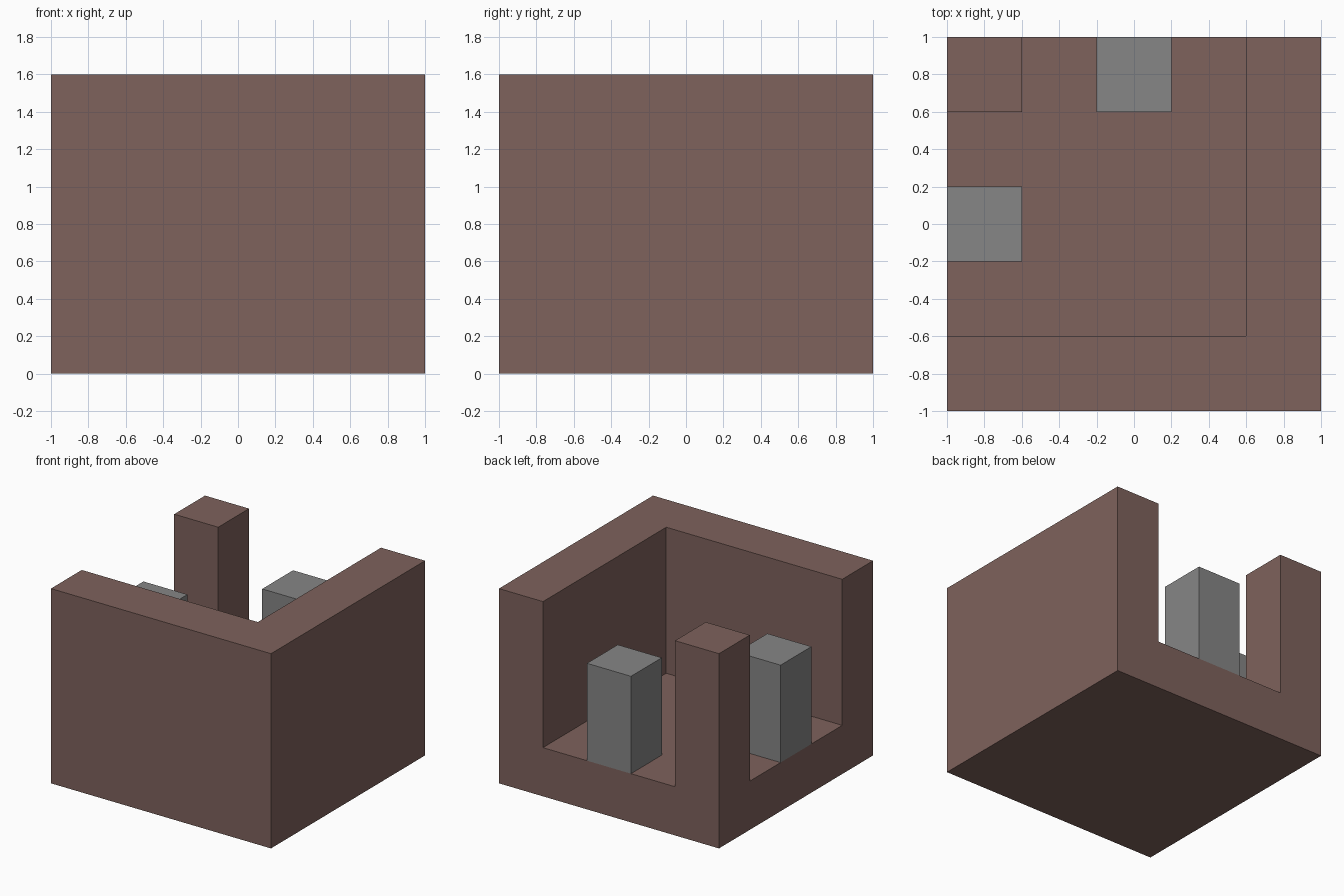
import bpy
import bmesh

cube = bpy.data.objects.get("Cube")
if cube:
    bpy.data.objects.remove(cube, do_unlink=True)


def material(name, rgb):
    mat = bpy.data.materials.new(name)
    mat.use_nodes = True
    color = (*rgb, 1)
    mat.diffuse_color = color
    mat.node_tree.nodes["Principled BSDF"].inputs["Base Color"].default_value = color
    return mat


def prism(name, outline, z0, z1, mat):
    """Extrude a counter-clockwise floor outline from z0 up to z1."""
    bm = bmesh.new()
    base = bm.faces.new([bm.verts.new((x, y, z0)) for x, y in outline])
    top = bmesh.ops.extrude_face_region(bm, geom=[base])["geom"]
    verts = [v for v in top if isinstance(v, bmesh.types.BMVert)]
    bmesh.ops.translate(bm, verts=verts, vec=(0, 0, z1 - z0))
    bmesh.ops.recalc_face_normals(bm, faces=bm.faces)
    mesh = bpy.data.meshes.new(name)
    bm.to_mesh(mesh)
    bm.free()
    mesh.materials.append(mat)
    obj = bpy.data.objects.new(name, mesh)
    bpy.context.collection.objects.link(obj)
    return obj


def rect(x0, x1, y0, y1):
    return [(x0, y0), (x1, y0), (x1, y1), (x0, y1)]


brown = material("brown", (0.209, 0.122, 0.107))
grey = material("grey", (0.238, 0.238, 0.238))
FLOOR = 0.4

# Solid block, hollowed to leave the floor, two walls and a corner post
body = prism("walled_base", rect(-1, 1, -1, 1), 0, 1.6, brown)
hollow = [(-1.2, -0.6), (0.6, -0.6), (0.6, 1.2),
          (-0.6, 1.2), (-0.6, 0.6), (-1.2, 0.6)]
cutter = prism("hollow_cutter", hollow, FLOOR, 2, brown)
cutter.hide_render = True
mod = body.modifiers.new("hollow", 'BOOLEAN')
mod.operation = 'DIFFERENCE'
mod.solver = 'EXACT'
mod.object = cutter

# Bake the cut and discard the cutter
graph = bpy.context.evaluated_depsgraph_get()
cut_mesh = bpy.data.meshes.new_from_object(body.evaluated_get(graph))
body.modifiers.clear()
body.data = cut_mesh
bpy.data.objects.remove(cutter, do_unlink=True)

# Shorter grey pillars in the middle of the two open sides
prism("back_pillar", rect(-0.2, 0.2, 0.6, 1), FLOOR, 1.2, grey)
prism("right_pillar", rect(-1, -0.6, -0.2, 0.2), FLOOR, 1.2, grey)
